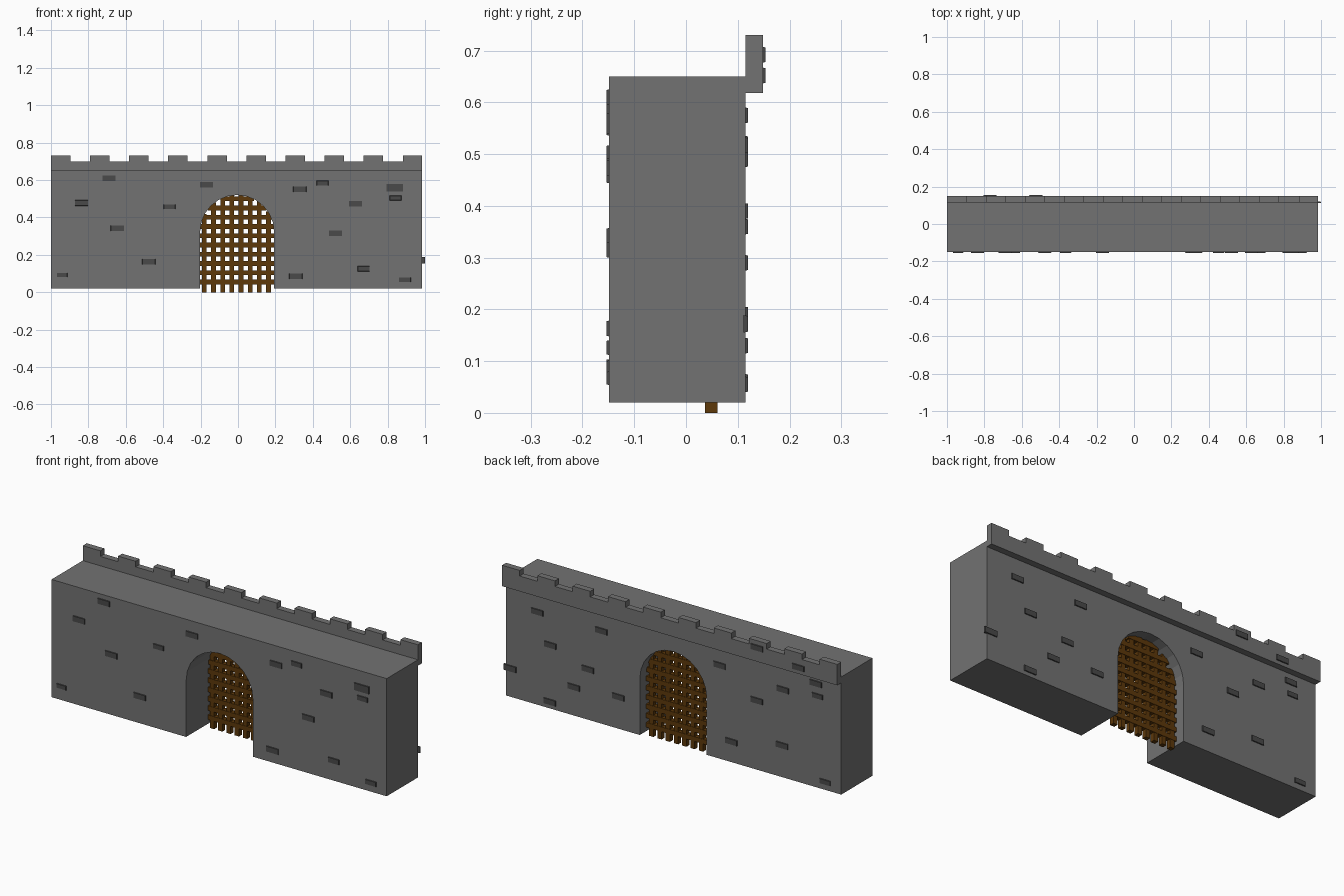
import bpy, bmesh, math

if "Cube" in bpy.data.objects:
    bpy.data.objects.remove(bpy.data.objects["Cube"])


def material(name, rgb):
    m = bpy.data.materials.new(name)
    m.diffuse_color = (*rgb, 1)
    m.use_nodes = True
    m.node_tree.nodes["Principled BSDF"].inputs["Base Color"].default_value = m.diffuse_color
    return m


GREY = material("wall grey", (0.17, 0.17, 0.17))
DARK = material("dark stone", (0.068, 0.068, 0.068))
WOOD = material("brown wood", (0.11, 0.04, 0.003))


def finish(name, bm, mat):
    bmesh.ops.recalc_face_normals(bm, faces=bm.faces)
    me = bpy.data.meshes.new(name)
    bm.to_mesh(me)
    bm.free()
    me.materials.append(mat)
    ob = bpy.data.objects.new(name, me)
    bpy.context.collection.objects.link(ob)
    return ob


def extrude_profile(name, pts, y0, y1, mat):
    bm = bmesh.new()
    f = bm.faces.new([bm.verts.new((x, y0, z)) for x, z in pts])
    r = bmesh.ops.extrude_face_region(bm, geom=[f])
    for v in r["geom"]:
        if isinstance(v, bmesh.types.BMVert):
            v.co.y = y1
    return finish(name, bm, mat)


def add_box(bm, x0, x1, y0, y1, z0, z1, taper=0, side=0):
    vs = bmesh.ops.create_cube(bm, size=1)["verts"]
    for v in vs:
        # optional taper of the outward face, for chipped stones
        t = taper if v.co.y * side > 0 else 0
        v.co = ((x0 + t if v.co.x < 0 else x1 - t),
                (y0 if v.co.y < 0 else y1),
                (z0 + t if v.co.z < 0 else z1 - t))


L, R = -1.0, 0.985
CX, RAD, SPRING = -0.005, 0.198, 0.322

# Wall with arched gateway
pts = [(L, 0.02), (CX - RAD, 0.02)]
pts += [(CX - RAD * math.cos(math.pi * i / 12), SPRING + RAD * math.sin(math.pi * i / 12))
        for i in range(13)]
pts += [(CX + RAD, 0.02), (R, 0.02), (R, 0.65), (L, 0.65)]
extrude_profile("wall", pts, -0.149, 0.115, GREY)

# Parapet with ten merlons
pts = [(L, 0.618)]
W = 0.104
pitch = (R - L - W) / 9
for i in range(10):
    x = L + i * pitch
    if i:
        pts.append((x, 0.70))
    pts += [(x, 0.73), (x + W, 0.73)]
    if i < 9:
        pts.append((x + W, 0.70))
pts.append((R, 0.618))
extrude_profile("parapet", pts, 0.115, 0.149, GREY)

# Portcullis bars, following the arch
bm = bmesh.new()
for i in range(8):
    x = -0.18 + i * 0.049
    top = SPRING + math.sqrt(max(0, RAD ** 2 - (x - CX) ** 2)) + 0.005
    add_box(bm, x - 0.0125, x + 0.0125, 0.037, 0.061, 0, top)
finish("portcullis_uprights", bm, WOOD)
bm = bmesh.new()
for i in range(10):
    z = 0.055 + i * 0.0495
    half = RAD if z < SPRING else math.sqrt(max(0.0004, RAD ** 2 - (z - SPRING) ** 2))
    add_box(bm, CX - half - 0.004, CX + half + 0.004, 0.035, 0.063, z - 0.0125, z + 0.0125)
finish("portcullis_crossbars", bm, WOOD)


# Raised stones: (x, z) centres
def stones(name, spots, y, side):
    bm = bmesh.new()
    for s in spots:
        x, z = s[:2]
        w, h = s[2:] if len(s) > 2 else (0.073, 0.032)
        a, b = sorted((y - side * 0.004, y + side * 0.005))
        add_box(bm, x - w / 2, x + w / 2, a, b, z - h / 2, z + h / 2, 0.002, side)
    finish(name, bm, DARK)


stones("front_stones", [
    (-0.69, 0.61), (-0.837, 0.477), (-0.645, 0.342), (-0.94, 0.092, 0.058, 0.025),
    (-0.477, 0.163), (-0.366, 0.457, 0.064, 0.028), (-0.168, 0.575), (0.33, 0.551),
    (0.452, 0.584, 0.064, 0.028), (0.628, 0.473), (0.838, 0.559, 0.09, 0.042),
    (0.842, 0.504, 0.064, 0.028), (0.521, 0.315), (0.672, 0.126, 0.066, 0.03),
    (0.309, 0.086), (0.892, 0.067, 0.066, 0.028)], -0.149, -1)
stones("back_stones", [
    (0.80, 0.517), (0.722, 0.36), (0.42, 0.517), (0.962, 0.172, 0.076, 0.034),
    (0.584, 0.172), (0.725, 0.055), (0.32, 0.19), (0.50, 0.29), (-0.28, 0.52),
    (-0.50, 0.39), (-0.655, 0.49), (-0.85, 0.575), (-0.86, 0.51, 0.064, 0.028),
    (-0.35, 0.13), (-0.65, 0.19), (-0.905, 0.062, 0.066, 0.028)], 0.115, 1)
stones("parapet_stones", [(-0.525, 0.692), (-0.77, 0.652)], 0.149, 1)
